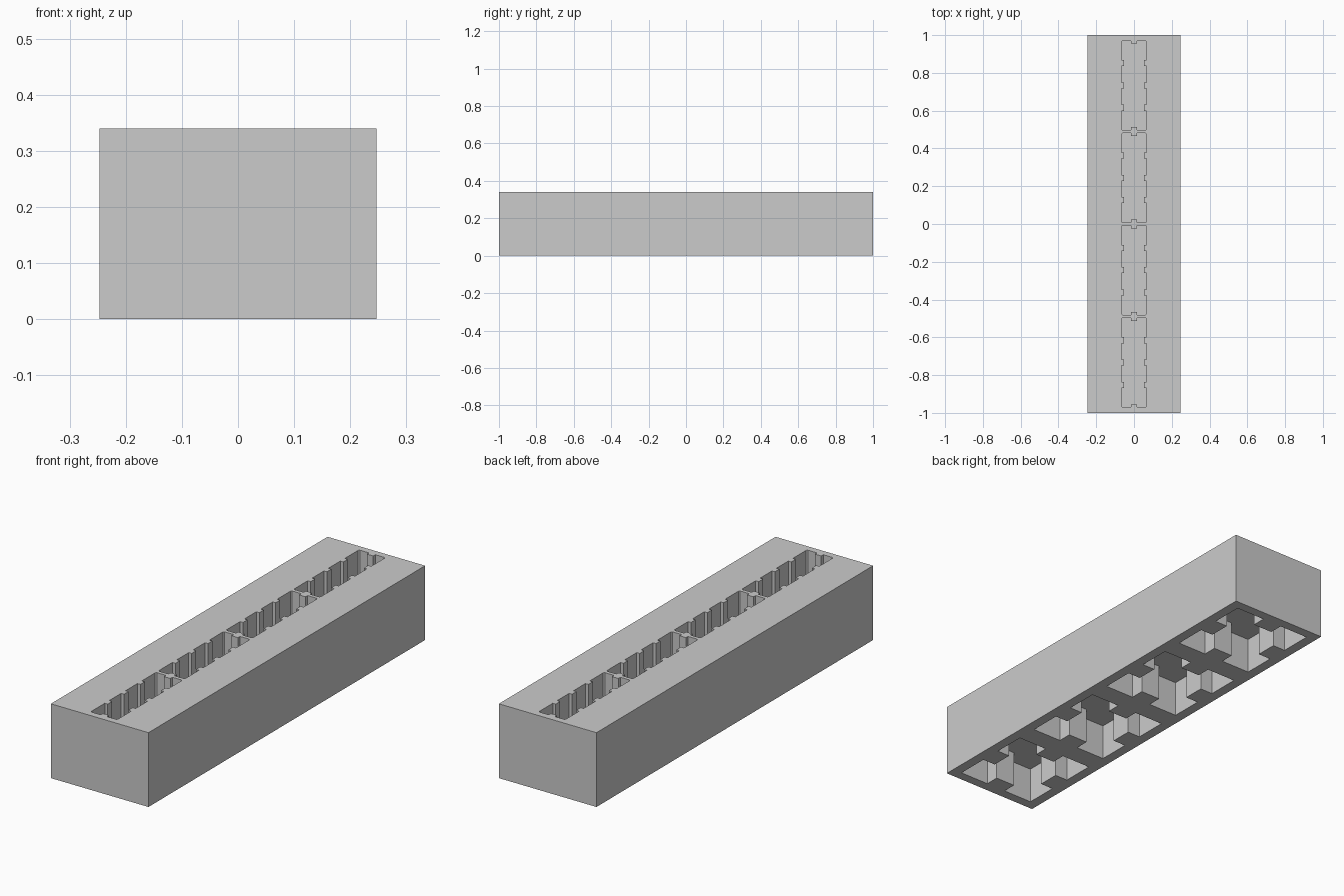
import bpy, bmesh
from mathutils import Vector

cube = bpy.data.objects.get("Cube")
if cube:
    bpy.data.objects.remove(cube, do_unlink=True)

WIDTH, LENGTH, HEIGHT = 0.494, 2.0, 0.34

grey = bpy.data.materials.new("light_grey")
grey.use_nodes = True
colour = (0.6, 0.6, 0.6, 1)
grey.diffuse_color = colour
grey.node_tree.nodes["Principled BSDF"].inputs["Base Color"].default_value = colour


def notched_outline(hx, hy, x_tabs, y_tabs, half_tab, depth, chamfer):
    """Counter-clockwise rectangle with tabs reaching inwards from each side.
    x_tabs lie along the end sides, y_tabs along the long sides."""
    points = []
    sides = [((1, 0), hx, hy, x_tabs), ((0, 1), hy, hx, y_tabs),
             ((-1, 0), hx, hy, x_tabs), ((0, -1), hy, hx, y_tabs)]
    for direction, half, offset, tabs in sides:
        along = Vector(direction)
        inward = Vector((-along.y, along.x))
        base = -inward * offset
        points.append(base - along * (half - chamfer))
        for t in tabs:
            for s, d in ((-1, 0), (-1, depth), (1, depth), (1, 0)):
                points.append(base + along * (t + s * half_tab) + inward * d)
        if chamfer:
            points.append(base + along * (half - chamfer))
    return points


def add_prism(bm, outline, y, z0, z1):
    face = bm.faces.new([bm.verts.new((p.x, p.y + y, z0)) for p in outline])
    result = bmesh.ops.extrude_face_region(bm, geom=[face])
    verts = [v for v in result["geom"] if isinstance(v, bmesh.types.BMVert)]
    bmesh.ops.translate(bm, verts=verts, vec=(0, 0, z1 - z0))


def make_object(name, bm):
    bmesh.ops.recalc_face_normals(bm, faces=bm.faces)
    mesh = bpy.data.meshes.new(name)
    bm.to_mesh(mesh)
    bm.free()
    mesh.materials.append(grey)
    obj = bpy.data.objects.new(name, mesh)
    bpy.context.collection.objects.link(obj)
    return obj


# Solid block
bm = bmesh.new()
bmesh.ops.create_cube(bm, size=1)
bmesh.ops.scale(bm, verts=bm.verts, vec=(WIDTH, LENGTH, HEIGHT))
bmesh.ops.translate(bm, verts=bm.verts, vec=(0, 0, HEIGHT / 2))
block = make_object("block", bm)

# Four slots in the top and four ribbed recesses underneath
slot = notched_outline(0.067, 0.236, [0], [-0.118, 0, 0.118], 0.016, 0.015, 0.005)
recess = notched_outline(0.2, 0.202, [0], [0], 0.05, 0.065, 0)
bm = bmesh.new()
for step in (-1.5, -0.5, 0.5, 1.5):
    add_prism(bm, slot, step * 0.489, 0.185, HEIGHT + 0.02)
    add_prism(bm, recess, step * 0.502, -0.02, 0.167)
cutter = make_object("cavity_cutter", bm)
cutter.hide_render = True

# Cut the cavities and remove the helper
cut = block.modifiers.new("cavities", "BOOLEAN")
cut.operation = "DIFFERENCE"
cut.solver = "EXACT"
cut.object = cutter
bpy.context.view_layer.objects.active = block
bpy.ops.object.modifier_apply(modifier=cut.name)
bpy.data.objects.remove(cutter, do_unlink=True)
